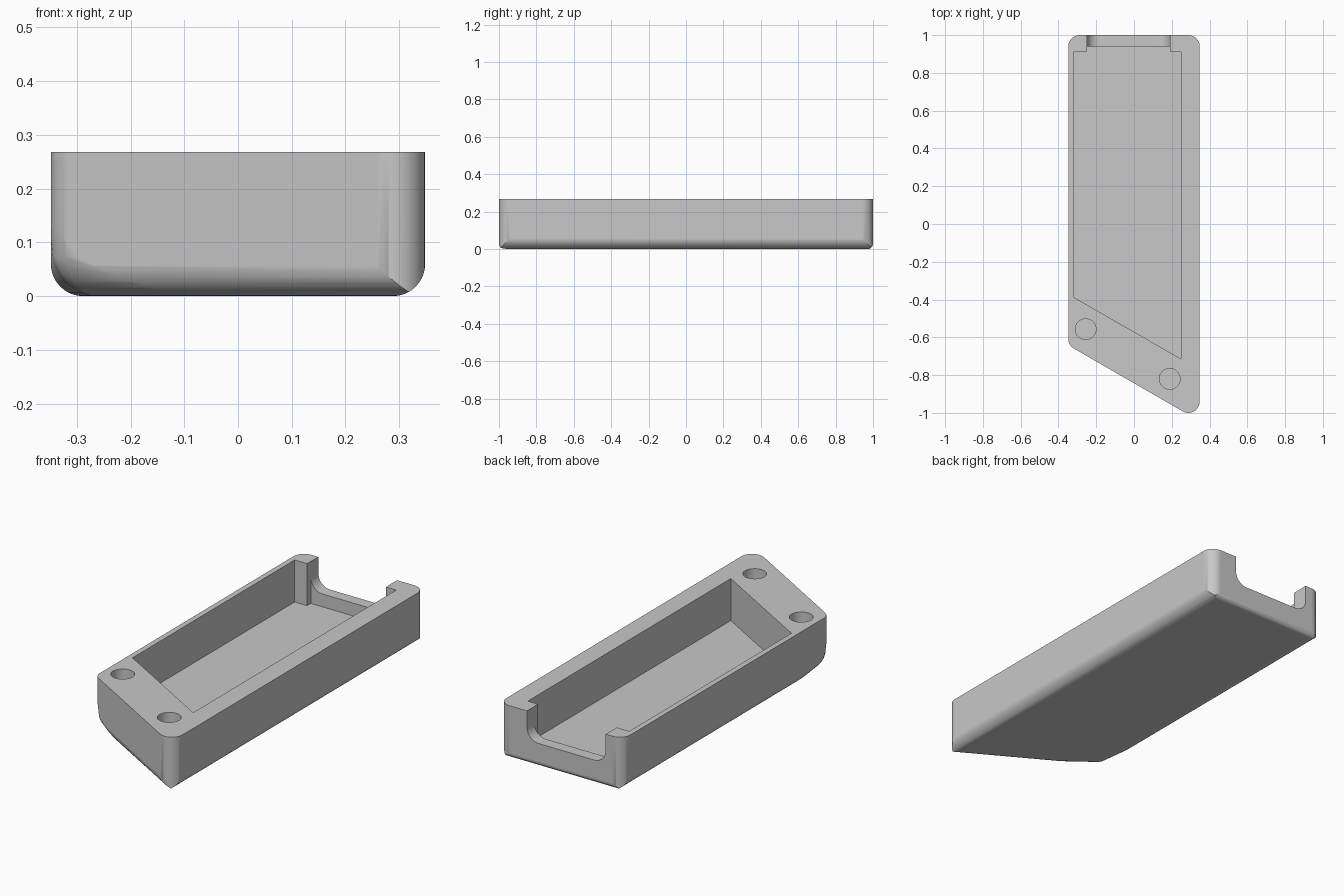
import bpy
import bmesh
from math import radians, cos, sin, tan
from mathutils import Vector, Matrix

old = bpy.data.objects.get("Cube")
if old:
    bpy.data.objects.remove(old, do_unlink=True)

HEIGHT = 0.268
RADIUS = 0.06
FLOOR = 0.055

grey = bpy.data.materials.new("plain grey")
grey.use_nodes = True
grey.diffuse_color = (0.58, 0.58, 0.58, 1)
grey.node_tree.nodes["Principled BSDF"].inputs["Base Color"].default_value = (0.58, 0.58, 0.58, 1)


def round_corners(points, radii, steps=10):
    """Replace each corner of a counter-clockwise polygon with an arc."""
    result = []
    for i, (p, r) in enumerate(zip(points, radii)):
        p = Vector(p)
        if r == 0:
            result.append(p)
            continue
        a = (Vector(points[i - 1]) - p).normalized()
        b = (Vector(points[(i + 1) % len(points)]) - p).normalized()
        half = a.angle(b) / 2
        centre = p + (a + b).normalized() * (r / sin(half))
        start = p + a * (r / tan(half)) - centre
        end = p + b * (r / tan(half)) - centre
        sweep = start.angle(end)
        for k in range(steps + 1):
            t = sweep * k / steps
            result.append(centre + (start * sin(sweep - t) + end * sin(t)) / sin(sweep))
    return result


def prism(name, points, low, high, place=lambda u, v, w: (u, v, w)):
    """Extrude a polygon between two levels."""
    bm = bmesh.new()
    rings = [[bm.verts.new(place(p[0], p[1], w)) for p in points] for w in (low, high)]
    bm.faces.new(rings[0][::-1])
    bm.faces.new(rings[1])
    n = len(points)
    for i in range(n):
        j = (i + 1) % n
        bm.faces.new((rings[0][i], rings[0][j], rings[1][j], rings[1][i]))
    bmesh.ops.recalc_face_normals(bm, faces=bm.faces)
    mesh = bpy.data.meshes.new(name)
    bm.to_mesh(mesh)
    bm.free()
    mesh.materials.append(grey)
    obj = bpy.data.objects.new(name, mesh)
    bpy.context.collection.objects.link(obj)
    return obj


def trim_bottom(bm, centre, out, radius, steps=8):
    """Round the bottom edge facing one way by shaving it with tangent planes."""
    for k in range(steps):
        angle = radians(90) * (k + 0.5) / steps
        normal = out * cos(angle) - Vector((0, 0, sin(angle)))
        bmesh.ops.bisect_plane(bm, geom=bm.verts[:] + bm.edges[:] + bm.faces[:], dist=1e-6,
                               plane_co=centre + normal * radius, plane_no=normal,
                               clear_outer=True)
        bmesh.ops.holes_fill(bm, edges=[e for e in bm.edges if e.is_boundary], sides=0)


# Tray body: slanted front end, rounded upright corners
outline = [(-0.348, -0.642), (0.348, -1.044), (0.348, 1.0), (-0.348, 1.0)]
body = prism("tray_body", round_corners(outline, [RADIUS] * 4), 0, HEIGHT)

# Rounded bottom edges meeting in mitred corners, tighter along the back
bm = bmesh.new()
bm.from_mesh(body.data)
corners = [Vector((*p, 0)) for p in outline]
up = Vector((0, 0, 1))
for i, radius in enumerate((RADIUS, RADIUS, RADIUS / 2, RADIUS)):
    along = (corners[(i + 1) % 4] - corners[i]).normalized()
    out = along.cross(up)
    trim_bottom(bm, corners[i] + (up - out) * radius, out, radius)

# Ball-shaped bottom corner where the slant meets the long right side
BALL = 0.09
inward = (corners[1] - corners[0]).normalized() + Vector((0, 1, 0))
ball_centre = corners[0] + inward.normalized() * (BALL / sin(radians(60))) + up * BALL
for turn in (7.5, 22.5, 37.5, 52.5):
    out = Matrix.Rotation(radians(turn), 3, "Z") @ Vector((-1, 0, 0))
    trim_bottom(bm, ball_centre, out, BALL)
bmesh.ops.recalc_face_normals(bm, faces=bm.faces)
bm.to_mesh(body.data)
bm.free()

# Main pocket, with a narrower recess at the back
pocket = [(-0.32, -0.387), (0.249, -0.714), (0.249, 0.911), (0.192, 0.911),
          (0.192, 0.941), (-0.251, 0.941), (-0.251, 0.911), (-0.32, 0.911)]
cutters = [prism("pocket_cutter", pocket, FLOOR, 0.4)]

# Round-bottomed notch through the back wall
notch = [(-0.25, 0.12), (0.191, 0.12), (0.191, 0.4), (-0.25, 0.4)]
cutters.append(prism("notch_cutter", round_corners(notch, (0.065, 0.065, 0, 0)),
                     0.925, 1.1, lambda u, v, w: (u, w, v)))

# Two blind holes in the front end
for x, y in ((-0.256, -0.557), (0.189, -0.82)):
    circle = [(x + 0.055 * cos(radians(a)), y + 0.055 * sin(radians(a)))
              for a in range(0, 360, 10)]
    cutters.append(prism("hole_cutter", circle, 0.1, 0.4))

bpy.ops.object.select_all(action="DESELECT")
body.select_set(True)
bpy.context.view_layer.objects.active = body
for cutter in cutters:
    cutter.hide_render = True
    cut = body.modifiers.new("cut", "BOOLEAN")
    cut.operation = "DIFFERENCE"
    cut.solver = "EXACT"
    cut.object = cutter
    bpy.ops.object.modifier_apply(modifier=cut.name)
    bpy.data.objects.remove(cutter, do_unlink=True)

# Smooth rounded edges, flat walls
bpy.ops.object.shade_smooth_by_angle(angle=radians(30))
weighted = body.modifiers.new("flat walls", "WEIGHTED_NORMAL")
weighted.keep_sharp = True
